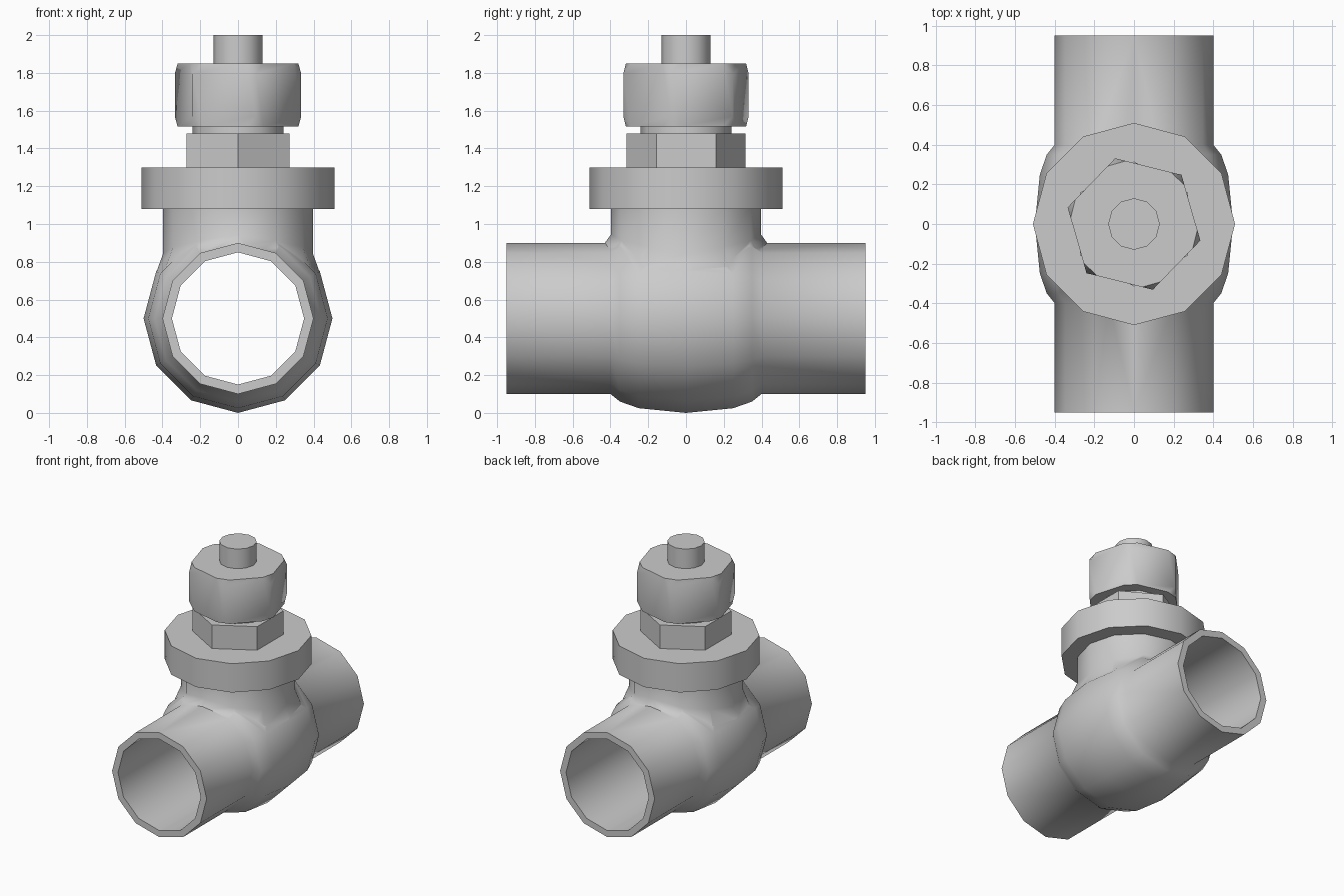
import bpy, bmesh
from math import sin, cos, pi, sqrt, radians

if "Cube" in bpy.data.objects:
    bpy.data.objects.remove(bpy.data.objects["Cube"])

N = 12  # sides of every round part


def finish(name, bm):
    bmesh.ops.recalc_face_normals(bm, faces=bm.faces)
    me = bpy.data.meshes.new(name)
    bm.to_mesh(me)
    bm.free()
    ob = bpy.data.objects.new(name, me)
    bpy.context.collection.objects.link(ob)
    return ob


def smooth(ob, angle=40):
    bpy.ops.object.select_all(action='DESELECT')
    ob.select_set(True)
    bpy.context.view_layer.objects.active = ob
    bpy.ops.object.shade_smooth_by_angle(angle=radians(angle))


def bridge(bm, a, b):
    for i in range(len(a)):
        j = (i + 1) % len(a)
        bm.faces.new((a[i], a[j], b[j], b[i]))


def prism(name, r, z0, z1, sides=N, turn=0.0, corner=0.0):
    bm = bmesh.new()
    rings = [[bm.verts.new((r * cos(turn + 2 * pi * i / sides),
                            r * sin(turn + 2 * pi * i / sides), z))
              for i in range(sides)] for z in (z0, z1)]
    bridge(bm, *rings)
    for ring in rings:
        bm.faces.new(ring)
    if corner:
        bmesh.ops.bevel(bm, geom=bm.verts[:], offset=corner, segments=1,
                        affect='VERTICES')
    ob = finish(name, bm)
    smooth(ob)
    return ob


# Pipe with bulged valve body: closed wall profile (y, radius) spun about y
half = [(0.25, 0.475), (0.35, 0.44), (0.4, 0.4), (0.95, 0.4), (0.95, 0.35)]
profile = [(0, 0.5)] + half + [(-y, r) for y, r in reversed(half)]
bm = bmesh.new()
rings = [[bm.verts.new((r * sin(2 * pi * i / N), y, 0.5 + r * cos(2 * pi * i / N)))
          for i in range(N)] for y, r in profile]
for k in range(len(rings)):
    bridge(bm, rings[k], rings[(k + 1) % len(rings)])
body = finish("valve_body", bm)


# Neck whose flared foot follows the curve of the body
def body_radius(y):
    y = abs(y)
    for (y0, r0), (y1, r1) in zip(profile, half):
        if y <= y1:
            return r0 + (r1 - r0) * (y - y0) / (y1 - y0)
    return 0.4


bm = bmesh.new()
foot, waist, top = [], [], []
for i in range(N):
    c, s = cos(2 * pi * i / N), sin(2 * pi * i / N)
    x, y = 0.44 * c, 0.44 * s
    z = 0.5 + sqrt(body_radius(y) ** 2 - x * x) - 0.015
    foot.append(bm.verts.new((x, y, z)))
    waist.append(bm.verts.new((0.397 * c, 0.397 * s, z + 0.06 + 0.06 * c * c)))
    top.append(bm.verts.new((0.397 * c, 0.397 * s, 1.1)))
bridge(bm, foot, waist)
bridge(bm, waist, top)
bm.faces.new(top)
mid = bm.verts.new((0, 0, 0.93))
for i in range(N):
    bm.faces.new((foot[i], foot[(i + 1) % N], mid))
neck = finish("neck_tool", bm)
neck.hide_render = True

# Fuse neck and body
mod = body.modifiers.new("fuse", 'BOOLEAN')
mod.operation = 'UNION'
mod.solver = 'EXACT'
mod.object = neck
bpy.context.view_layer.objects.active = body
bpy.ops.object.modifier_apply(modifier=mod.name)
bpy.data.objects.remove(neck)
smooth(body, 50)

# Bonnet stack, bottom to top
prism("flange", 0.51, 1.08, 1.3)
prism("lower_hex", 0.315, 1.3, 1.48, 6, pi / 2)
prism("washer", 0.24, 1.47, 1.53)
prism("upper_nut", 0.345, 1.515, 1.85, 6, radians(46), 0.055)
prism("stem", 0.13, 1.84, 2.0)
